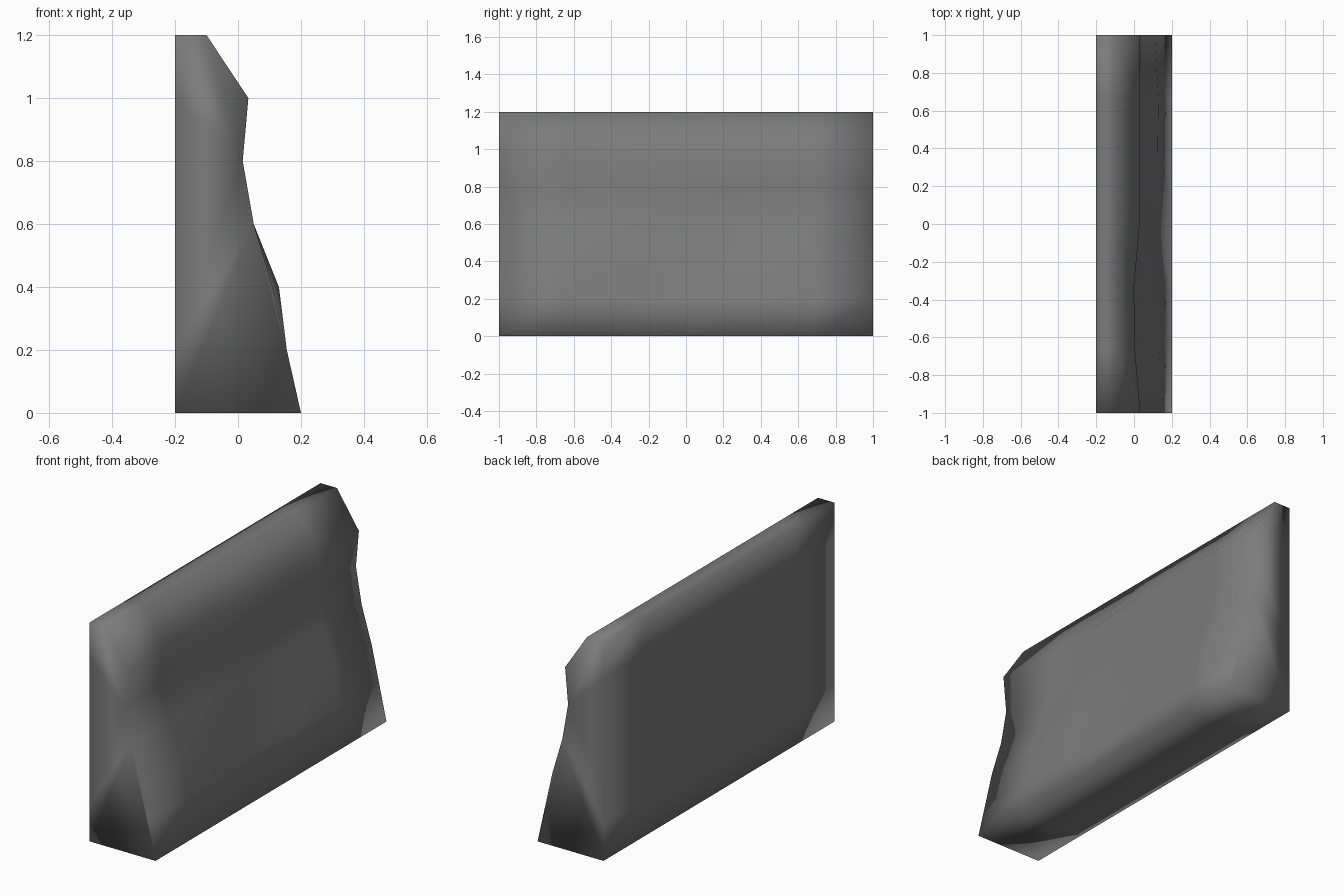
import bpy, bmesh

if "Cube" in bpy.data.objects:
    bpy.data.objects.remove(bpy.data.objects["Cube"])

# Weathered wall slab: flat back, uneven face, gridded and smooth shaded
HEIGHTS = [0, 0.2, 0.4, 0.6, 0.8, 1.0, 1.2]
YS = [-1 + i / 3 for i in range(7)]
# face depth at each height, along y
FACE = [
    [0.2] * 7,
    [0.155, 0.155, 0.155, 0.12, 0.15, 0.155, 0.155],
    [0.11, 0.13, 0.13, 0.08, 0.125, 0.13, 0.11],
    [0.05, 0.05, 0.05, 0.04, 0.045, 0.05, 0.05],
    [0.015, 0.0, 0.0, 0.01, 0.015, 0.015, 0.015],
    [0.033, 0.005, 0.0, 0.03, 0.03, 0.03, 0.033],
    [-0.1] * 7,
]

bm = bmesh.new()
face = [[bm.verts.new((FACE[k][i], y, z)) for k, z in enumerate(HEIGHTS)] for i, y in enumerate(YS)]
back = [[bm.verts.new((-0.2, y, z)) for z in HEIGHTS] for y in YS]

# Closed outline of each slice, joined to the next slice
rings = [f + b[::-1] for f, b in zip(face, back)]
n = len(rings[0])
for a, b in zip(rings, rings[1:]):
    for k in range(n):
        j = (k + 1) % n
        bm.faces.new((a[k], b[k], b[j], a[j]))
# End caps
for f, b in ((face[0], back[0]), (face[-1], back[-1])):
    bm.faces.new([b[0]] + f[:4])
    bm.faces.new([b[0]] + f[3:] + b[:0:-1])
bmesh.ops.recalc_face_normals(bm, faces=bm.faces[:])
for p in bm.faces:
    p.smooth = True

mesh = bpy.data.meshes.new("wall_slab")
bm.to_mesh(mesh)
bm.free()
mat = bpy.data.materials.new("stone grey")
mat.diffuse_color = (0.2, 0.2, 0.2, 1)
mat.use_nodes = True
mat.node_tree.nodes["Principled BSDF"].inputs["Base Color"].default_value = mat.diffuse_color
mesh.materials.append(mat)
slab = bpy.data.objects.new("wall_slab", mesh)
bpy.context.collection.objects.link(slab)
